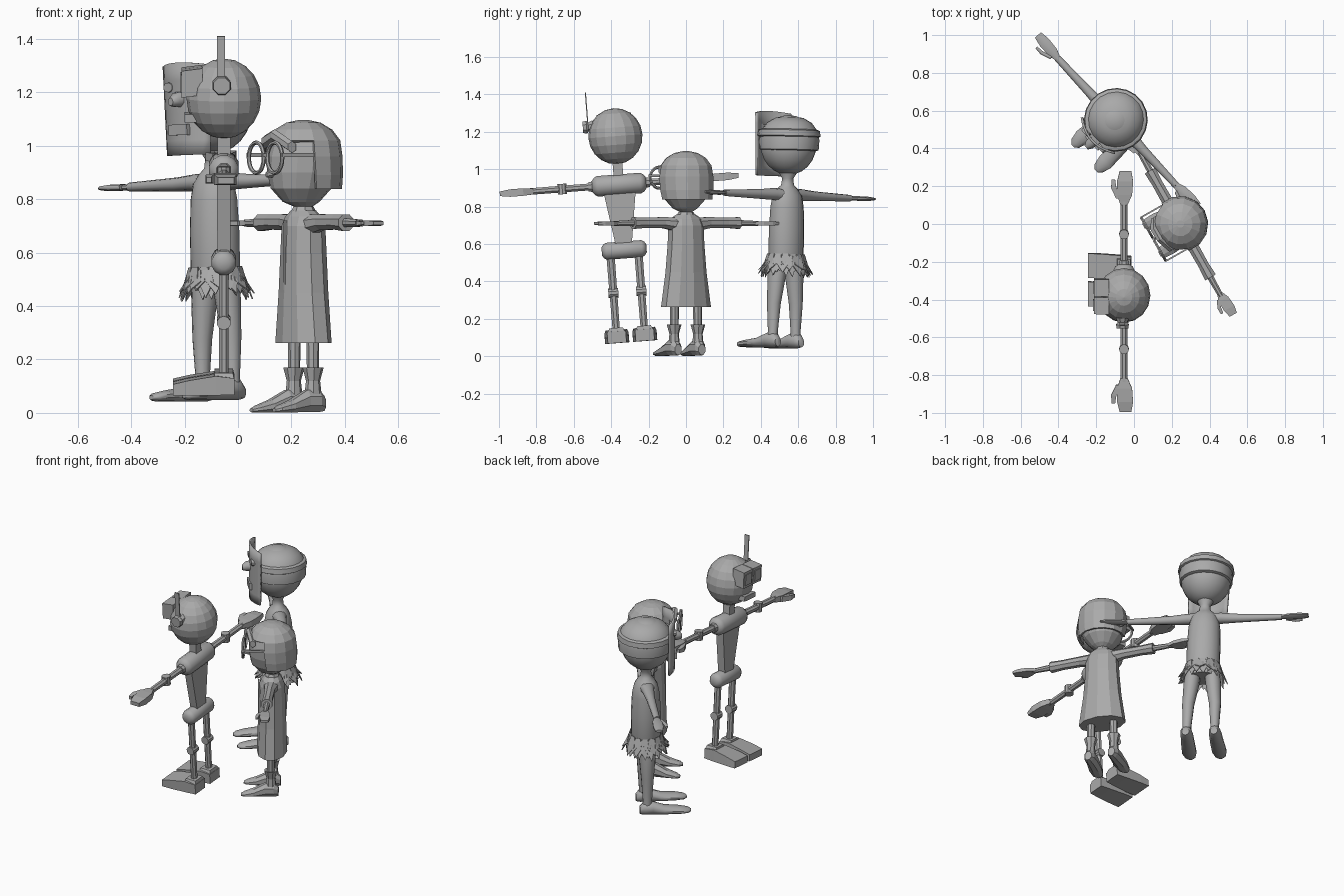
import bpy, bmesh, math, random
from mathutils import Matrix, Vector

random.seed(3)
grey = bpy.data.materials.new("plain_grey")
grey.diffuse_color = (0.4, 0.4, 0.4, 1)


def figure(x, y, turn, roll):
    return (Matrix.Translation((x, y, 0)) @ Matrix.Rotation(math.radians(turn), 4, 'Z')
            @ Matrix.Rotation(math.radians(roll), 4, 'Y'))


# Every figure is built facing -y at the origin, then placed
ROBOT = figure(-0.053, -0.287, -90, 4.4)
TALL = figure(-0.073, 0.522, -47, -1.8)
SHORT = figure(0.245, 0.0, -60.5, 0)


def finish(bm, name, fig, smooth=False, thick=0):
    bmesh.ops.recalc_face_normals(bm, faces=bm.faces)
    me = bpy.data.meshes.new(name)
    bm.to_mesh(me)
    bm.free()
    me.materials.append(grey)
    if smooth:
        for p in me.polygons:
            p.use_smooth = True
        me.set_sharp_from_angle(angle=math.radians(50))
    ob = bpy.data.objects.new(name, me)
    bpy.context.collection.objects.link(ob)
    ob.matrix_world = fig
    if thick:
        ob.modifiers.new("thickness", 'SOLIDIFY').thickness = thick
    return ob


def loft(name, fig, rings, n=8, axis='Z', smooth=False, mirror=False, cut=None, thick=0):
    """Skin rings (x, y, z, ra, rb) stacked along an axis; n=4 gives boxes."""
    bm = bmesh.new()
    k = 1 / math.cos(math.pi / 4) if n == 4 else 1
    for s in ((1, -1) if mirror else (1,)):
        loops = []
        for x, y, z, ra, rb in rings:
            row = []
            for i in range(n):
                a = 2 * math.pi * (i + 0.5) / n
                p, q = ra * k * math.cos(a), rb * k * math.sin(a)
                d = {'Z': (p, q, 0), 'X': (0, p, q), 'Y': (p, 0, q)}[axis]
                row.append(bm.verts.new((s * (x + d[0]), y + d[1], z + d[2])))
            loops.append(row)
        for lo, hi in zip(loops, loops[1:]):
            for i in range(n):
                j = (i + 1) % n
                bm.faces.new((lo[i], lo[j], hi[j], hi[i]))
        bm.faces.new(loops[0])
        bm.faces.new(loops[-1])
    if cut:
        gone = [f for f in bm.faces if cut(f.calc_center_median())]
        bmesh.ops.delete(bm, geom=gone, context='FACES')
    return finish(bm, name, fig, smooth, thick)


def ball(name, fig, c, r, seg=16, rows=10, smooth=False):
    bm = bmesh.new()
    bmesh.ops.create_uvsphere(bm, u_segments=seg, v_segments=rows, radius=1,
                              matrix=Matrix.Translation(c) @ Matrix.Diagonal((*r, 1)))
    return finish(bm, name, fig, smooth)


def box(name, fig, c, h, mirror=False):
    x, y, z = c
    return loft(name, fig, [(x, y, z - h[2], h[0], h[1]), (x, y, z + h[2], h[0], h[1])], 4, mirror=mirror)


def hands(name, fig, x0, x1, z, w, t, smooth=False):
    n, L = (8 if smooth else 4), x1 - x0
    loft(name + "_palm", fig, [(x0, 0, z, w * .4, t * .8), (x0 + L * .3, .003, z, w * .85, t),
                               (x0 + L * .7, .006, z, w * .9, t), (x1, .008, z, w * .65, t * .6)],
         n, 'X', smooth, True)
    loft(name + "_thumb", fig, [(x0 + L * .2, -w * .6, z, w * .3, t * .8), (x0 + L * .5, -w * 1.15, z, w * .3, t * .8),
                                (x0 + L * .75, -w * 1.2, z, w * .2, t * .5)], n, 'X', smooth, True)


# ---------------- robot ----------------
ball("robot_head", ROBOT, (0, 0, 1.18), (.145, .14, .15))
box("robot_neck", ROBOT, (0, 0, 1.0), (.026, .024, .06))
loft("robot_shoulders", ROBOT, [(x, 0, .92, r, r) for x, r in
     ((-.145, .03), (-.132, .048), (-.115, .057), (.115, .057), (.132, .048), (.145, .03))], 12, 'X', True)
loft("robot_torso", ROBOT, [(0, 0, .59, .042, .024), (0, 0, .89, .087, .026)], 4)
loft("robot_pelvis", ROBOT, [(x, 0, .57, r, r) for x, r in
     ((-.12, .022), (-.11, .038), (-.095, .047), (.095, .047), (.11, .038), (.12, .022))], 12, 'X', True)
loft("robot_arms", ROBOT, [(.13, 0, .92, .02, .02), (.48, 0, .92, .019, .019)], 8, 'X', mirror=True)
loft("robot_elbows", ROBOT, [(.305, 0, .892, .026, .026), (.305, 0, .948, .026, .026)], 10, mirror=True)
loft("robot_cuffs", ROBOT, [(.145, 0, .92, .03, .03), (.165, 0, .92, .026, .026)], 8, 'X', mirror=True)
hands("robot_hand", ROBOT, .46, .64, .92, .047, .02)
loft("robot_legs", ROBOT, [(.075, 0, .13, .021, .019), (.075, 0, .55, .024, .02)], 8, mirror=True)
loft("robot_knees", ROBOT, [(.048, 0, .345, .026, .026), (.102, 0, .345, .026, .026)], 10, 'X', mirror=True)
loft("robot_feet", ROBOT, [(.075, .04, .108, .05, .031), (.075, -.03, .112, .057, .036),
                           (.075, -.13, .104, .064, .028), (.075, -.19, .097, .065, .021)], 4, 'Y', mirror=True)
loft("robot_instep", ROBOT, [(.075, 0, .13, .05, .04), (.075, 0, .158, .036, .034)], 4, mirror=True)
# eye plates lean back with the head
loft("robot_eyes", ROBOT, [(.047, -.08, 1.25, .045, .05), (.047, -.158, 1.24, .045, .05)], 4, 'Y', mirror=True)
loft("robot_pupils", ROBOT, [(.047, -.155, 1.24, .03, .034), (.047, -.163, 1.24, .03, .034)], 4, 'Y', mirror=True)
box("robot_mouth", ROBOT, (0, -.125, 1.11), (.055, .022, .015))
loft("robot_ear", ROBOT, [(.115, -.008, 1.24, .037, .037), (.14, -.008, 1.24, .027, .027),
                          (.15, -.008, 1.24, .037, .037), (.17, -.008, 1.24, .033, .033)], 8, 'X')
box("robot_antenna", ROBOT, (.142, -.01, 1.345), (.003, .015, .08))

# ---------------- tall masked figure ----------------
loft("tall_body", TALL, [(0, 0, .46, .085, .075), (0, 0, .52, .1, .088), (0, 0, .68, .1, .088), (0, 0, .8, .095, .082),
                         (0, 0, .86, .085, .07), (0, 0, .895, .06, .05), (0, 0, .915, .036, .034),
                         (0, 0, .95, .03, .03), (0, 0, 1.0, .06, .06)], 16, smooth=True)
ball("tall_head", TALL, (0, 0, 1.13), (.15, .15, .16), 20, 12, True)
loft("tall_hair", TALL, [(0, .005, 1.1, .145, .148), (0, .005, 1.105, .157, .16), (0, .005, 1.16, .16, .163),
                         (0, .005, 1.21, .148, .15), (0, .005, 1.25, .118, .12), (0, .005, 1.275, .075, .075),
                         (0, .005, 1.284, .02, .02)], 20, smooth=True)
loft("tall_headband", TALL, [(0, .003, 1.172, .157, .158), (0, .003, 1.178, .168, .17),
                             (0, .003, 1.208, .163, .165), (0, .003, 1.214, .15, .15)], 20, smooth=True)
loft("tall_arms", TALL, [(.05, 0, .86, .045, .035), (.1, 0, .865, .036, .032), (.2, 0, .862, .026, .026),
                         (.46, 0, .86, .019, .017)], 10, 'X', True, True)
hands("tall_hand", TALL, .45, .62, .86, .036, .013, True)
loft("tall_legs", TALL, [(.085, 0, .07, .03, .034), (.083, 0, .13, .026, .027), (.08, 0, .28, .036, .038),
                         (.065, 0, .42, .047, .05), (.055, 0, .52, .045, .06)], 12, smooth=True, mirror=True)
loft("tall_feet", TALL, [(.085, .045, .075, .022, .025), (.085, .02, .085, .035, .04), (.085, -.03, .086, .038, .041),
                         (.087, -.1, .072, .042, .027), (.09, -.19, .066, .045, .021), (.09, -.24, .062, .032, .016),
                         (.09, -.258, .06, .012, .008)], 10, 'Y', True, True)

# leaf skirt in three layers
bm = bmesh.new()
for layer in range(3):
    for i in range(15):
        a = 2 * math.pi * (i + layer / 3) / 15
        r, drop, top = random.uniform(.12, .152), random.uniform(.42, .46), .545 - .012 * layer
        def at(da, rad, z):
            return bm.verts.new((rad * math.cos(a + da), rad * .93 * math.sin(a + da), z))
        bm.faces.new((at(-.17, .1, top), at(-.27, .118, .49), at(.05, r, drop), at(.27, .118, .49), at(.17, .1, top)))
finish(bm, "tall_leaf_skirt", TALL, thick=.005)

# curved face mask with nose, brow and mouth
bm = bmesh.new()
rows = []
for v in range(7):
    row = []
    for u in range(-5, 6):
        t, h = u / 5, v / 6
        w = .118 + .014 * h
        row.append(bm.verts.new((w * t, -.125 - .045 * (1 - t * t), .965 + .335 * h + (.012 * (1 - t * t) if v == 6 else 0))))
    rows.append(row)
for a, b in zip(rows, rows[1:]):
    for i in range(10):
        bm.faces.new((a[i], a[i + 1], b[i + 1], b[i]))
finish(bm, "mask_plate", TALL, True, .012)
loft("mask_nose", TALL, [(0, -.155, 1.175, .032, .032), (0, -.19, 1.172, .028, .028), (0, -.212, 1.165, .014, .016)],
     8, 'Y', True)
loft("mask_eyes", TALL, [(.06, -.145, 1.22, .03, .022), (.06, -.168, 1.22, .025, .018)], 10, 'Y', mirror=True)
box("mask_mouth", TALL, (0, -.168, 1.06), (.05, .01, .02))

# ---------------- short figure with glasses ----------------
loft("short_head", SHORT, [(0, 0, .77, .03, .03), (0, -.01, .79, .065, .07), (0, -.01, .84, .11, .115),
                           (0, -.005, .9, .13, .132), (0, 0, .96, .136, .136), (0, 0, 1.03, .115, .115),
                           (0, 0, 1.075, .06, .06)], 14)
loft("short_hair", SHORT, [(0, .01, .838, .138, .135), (0, .005, .89, .147, .143), (0, 0, .96, .149, .146),
                           (0, 0, 1.02, .138, .138), (0, 0, 1.06, .108, .108), (0, 0, 1.086, .065, .065),
                           (0, 0, 1.096, .02, .02)], 14,
     cut=lambda c: c.z < .85 or (c.y < -.05 and c.z < 1.0), thick=.012)
loft("short_fringe", SHORT, [(-.1, -.105, .995, .02, .022), (-.05, -.135, 1.015, .02, .025),
                             (.02, -.135, 1.04, .018, .022), (.1, -.105, .995, .02, .022)], 6, 'X')
loft("short_neck", SHORT, [(0, 0, .72, .03, .03), (0, 0, .79, .027, .027)], 8)
loft("short_collar", SHORT, [(0, 0, .735, .06, .055), (0, 0, .772, .04, .038)], 8)
loft("short_nose", SHORT, [(0, -.12, .9, .018, .02), (0, -.16, .892, .008, .01)], 6, 'Y')
loft("short_dress", SHORT, [(0, 0, .262, .145, .09), (0, 0, .45, .117, .084), (0, 0, .6, .104, .08),
                            (0, 0, .7, .1, .075), (0, 0, .735, .09, .06), (0, 0, .757, .055, .045)], 10)
box("short_dress_seam", SHORT, (0, -.079, .5), (.006, .004, .22))
loft("short_sleeves", SHORT, [(.06, 0, .705, .045, .04), (.14, 0, .714, .032, .032), (.25, 0, .714, .03, .03),
                              (.325, 0, .712, .035, .034)], 8, 'X', mirror=True)
loft("short_arms", SHORT, [(.3, 0, .712, .019, .019), (.44, 0, .71, .015, .014)], 8, 'X', mirror=True)
hands("short_hand", SHORT, .42, .556, .71, .034, .011)
loft("short_legs", SHORT, [(.072, 0, .08, .021, .021), (.07, 0, .3, .025, .025)], 8, mirror=True)
loft("short_boot_shafts", SHORT, [(.073, 0, .06, .03, .034), (.073, 0, .12, .025, .027), (.073, 0, .17, .04, .04),
                                  (.073, 0, .165, .024, .024)], 8, mirror=True)
loft("short_boots", SHORT, [(.073, .045, .035, .022, .03), (.074, .02, .045, .034, .045), (.075, -.03, .045, .037, .045),
                            (.08, -.1, .025, .042, .025), (.084, -.155, .014, .034, .014),
                            (.086, -.175, .01, .014, .008)], 8, 'Y', mirror=True)

# round spectacles
for side in (-1, 1):
    bpy.ops.mesh.primitive_torus_add(major_segments=20, minor_segments=6, major_radius=.057, minor_radius=.008)
    rim = bpy.context.object
    rim.name = "spectacle_rim"
    rim.data.materials.append(grey)
    rim.matrix_world = SHORT @ Matrix.Translation((side * .07, -.163, .955)) @ Matrix.Rotation(math.pi / 2, 4, 'X')
box("spectacle_bridge", SHORT, (0, -.163, .965), (.015, .005, .005))
box("spectacle_arms", SHORT, (.133, -.09, .965), (.004, .077, .007), True)
